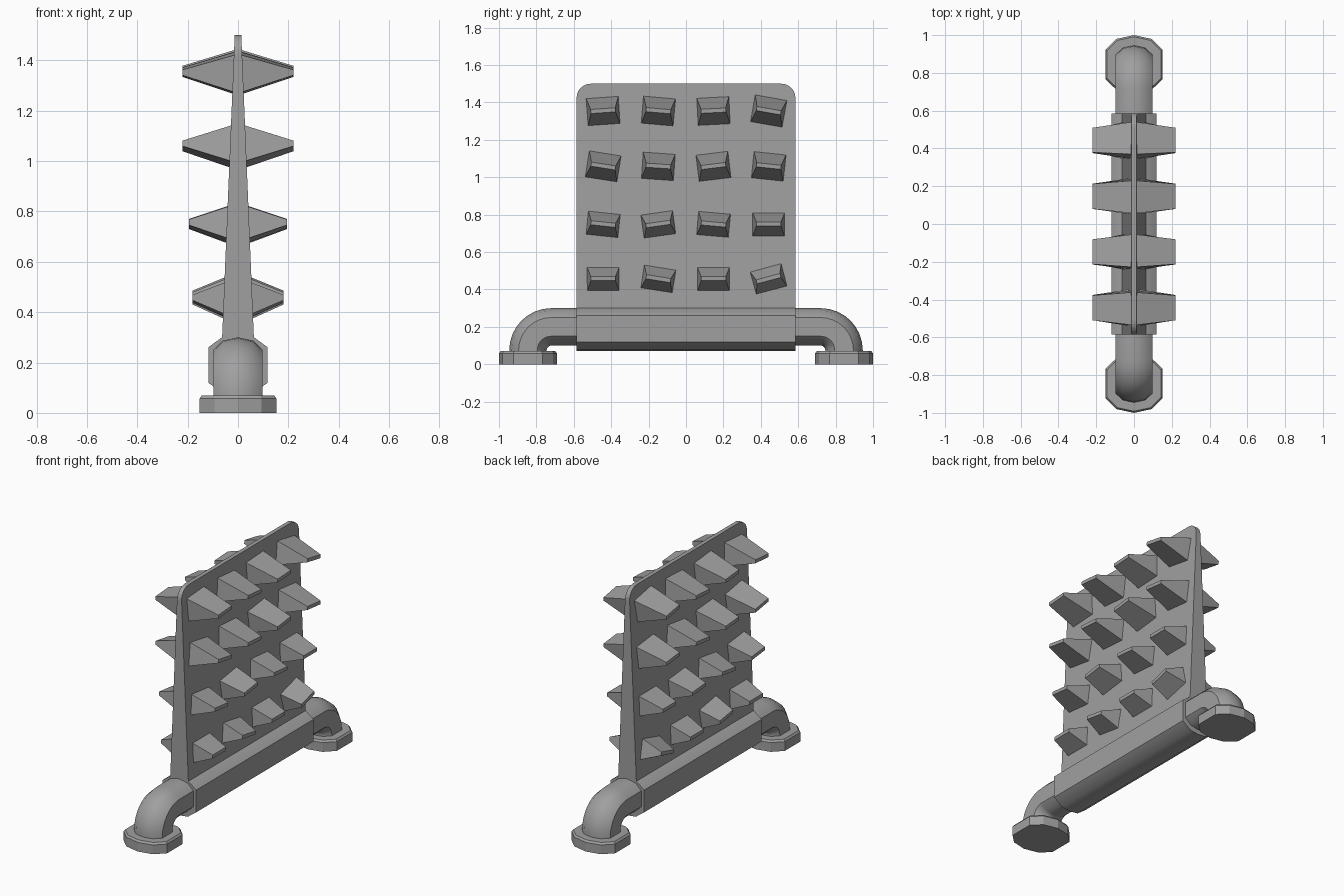
import bpy, bmesh
from math import sin, cos, pi, radians

if "Cube" in bpy.data.objects:
    bpy.data.objects.remove(bpy.data.objects["Cube"], do_unlink=True)

grey = bpy.data.materials.new("plain_grey")
grey.use_nodes = True
colour = (0.35, 0.35, 0.35, 1)
grey.diffuse_color = colour
grey.node_tree.nodes["Principled BSDF"].inputs["Base Color"].default_value = colour


def loft(name, rings, mirror=None, smooth=None):
    """Skin a list of equal point rings, cap both ends, optionally mirror."""
    bm = bmesh.new()
    rows = [[bm.verts.new(p) for p in ring] for ring in rings]
    n = len(rows[0])
    for a, b in zip(rows, rows[1:]):
        for i in range(n):
            j = (i + 1) % n
            bm.faces.new((a[i], a[j], b[j], b[i]))
    bm.faces.new(rows[0])
    bm.faces.new(rows[-1])
    bmesh.ops.recalc_face_normals(bm, faces=bm.faces)
    mesh = bpy.data.meshes.new(name)
    bm.to_mesh(mesh)
    bm.free()
    obj = bpy.data.objects.new(name, mesh)
    bpy.context.collection.objects.link(obj)
    mesh.materials.append(grey)
    if mirror is not None:
        mod = obj.modifiers.new("mirror", "MIRROR")
        mod.use_axis = [i == mirror for i in range(3)]
    if smooth:
        bpy.ops.object.select_all(action="DESELECT")
        obj.select_set(True)
        bpy.context.view_layer.objects.active = obj
        bpy.ops.object.shade_smooth_by_angle(angle=radians(smooth))
    return obj


def section(side, shoulder, crown):
    """Ten-sided section with flat sides, from side, shoulder and crown points."""
    (sx, sy), (hx, hy) = side, shoulder
    return [(sx, -sy), (sx, sy), (hx, hy), (0, crown), (-hx, hy),
            (-sx, sy), (-sx, -sy), (-hx, -hy), (0, -crown), (hx, -hy)]


pipe = section((0.098, 0.05), (0.06, 0.087), 0.1)
beam = section((0.118, 0.07), (0.06, 0.113), 0.12)

# Base beam
loft("base_beam", [[(x, y, 0.19 + v) for x, v in beam] for y in (-0.585, 0.585)], smooth=40)

# Bent end pipes, front and back
bend_y, bend_z, bend_r, leg_y = 0.72, 0.075, 0.125, 0.845
rings = [[(x, 0.56, 0.2 + v) for x, v in pipe]]
for k in range(9):
    a = pi / 2 * k / 8
    rings.append([(x, bend_y + (bend_r + v) * sin(a), bend_z + (bend_r + v) * cos(a))
                  for x, v in pipe])
rings.append([(x, leg_y + v, 0.03) for x, v in pipe])
loft("end_pipes", rings, mirror=1, smooth=40)

# Feet with a small top bevel
loft("feet", [[(x * s, leg_y + v * s, z) for x, v in pipe]
              for s, z in ((1.55, 0), (1.55, 0.058), (1.46, 0.07))], mirror=1)


# Tapered board with rounded top corners
def half_thickness(z):
    return 0.063 - 0.05 * (z - 0.3) / 1.2


width, top, radius = 0.585, 1.5, 0.075
outline = [(-width, 0.27), (width, 0.27)]
for side in (0, 1):
    for k in range(7):
        a = pi / 2 * (side + k / 6)
        cy = (width - radius) * (1 - 2 * side)
        outline.append((cy + radius * cos(a), top - radius + radius * sin(a)))
loft("board", [[(s * half_thickness(z), y, z) for y, z in outline] for s in (-1, 1)])

# Wedge pegs on both faces: height, reach, base half height, tilts along the row
rows = [(1.353, 0.22, 0.076, (4, -5, 3, -10)),
        (1.057, 0.22, 0.074, (-9, -4, 7, -6)),
        (0.747, 0.195, 0.066, (-6, 8, -5, 0)),
        (0.455, 0.18, 0.066, (0, -9, 0, 15))]
for r, (z, reach, half, tilts) in enumerate(rows):
    for c, tilt in enumerate(tilts):
        y, t = -0.443 + 0.295 * c, radians(tilt)
        rings = []
        for x, w, lo, hi in ((half_thickness(z) - 0.012, 0.087, -half, half),
                             (reach, 0.066, -0.008, 0.014)):
            rings.append([(x, y + u * cos(t) - v * sin(t), z + u * sin(t) + v * cos(t))
                          for u, v in ((-w, lo), (w, lo), (w, hi), (-w, hi))])
        loft(f"peg_pair_{r + 1}_{c + 1}", rings, mirror=0)
